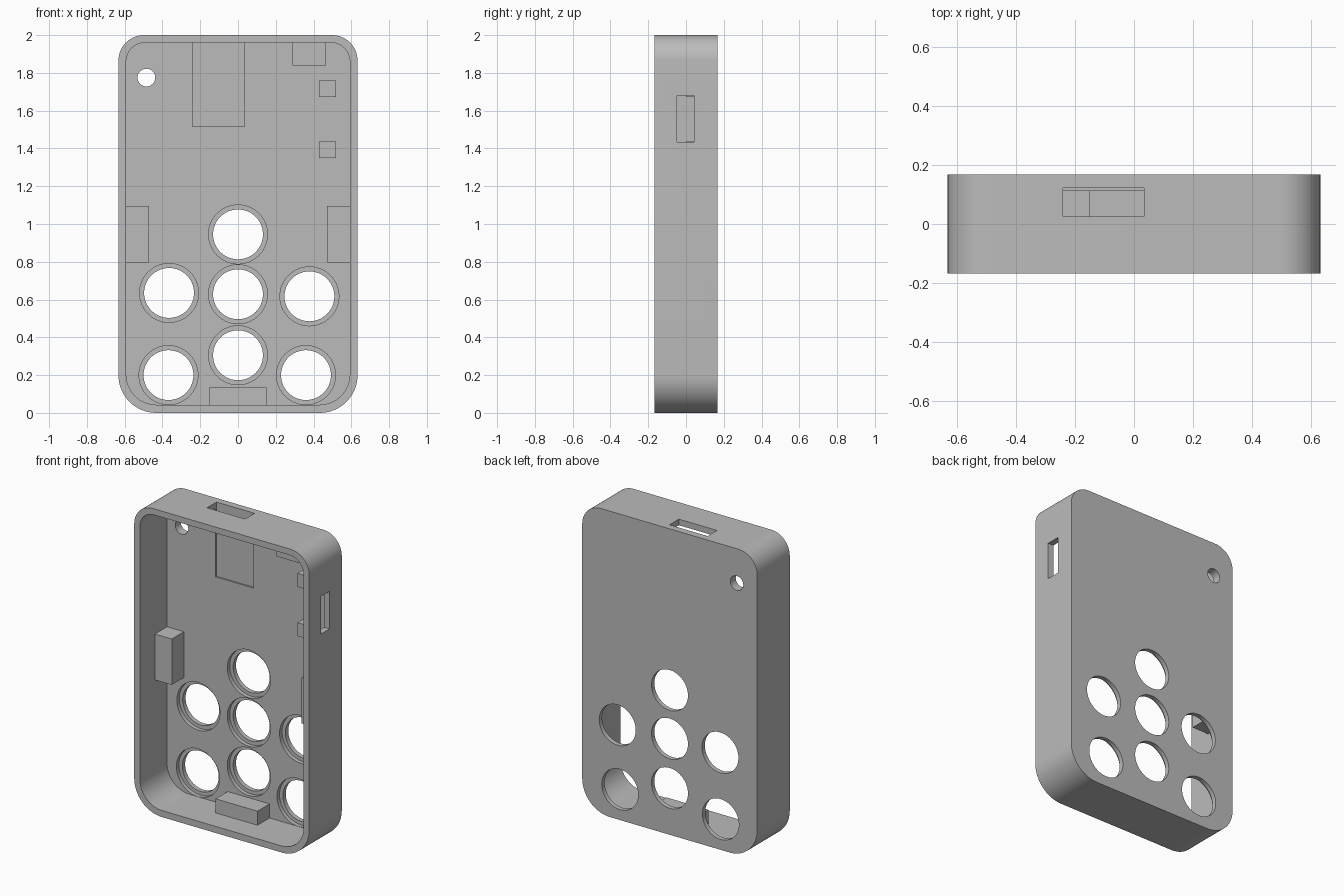
import bpy, bmesh
from math import sin, cos, pi

cube = bpy.data.objects.get("Cube")
if cube:
    bpy.data.objects.remove(cube, do_unlink=True)

grey = bpy.data.materials.new("matte grey")
grey.use_nodes = True
colour = (0.5, 0.5, 0.5, 1)
grey.diffuse_color = colour
grey.node_tree.nodes["Principled BSDF"].inputs["Base Color"].default_value = colour

BACK, FRONT, FLOOR = 0.168, -0.168, 0.112
CLIP_FRONT = -0.013


def prism(name, outline, y0, y1):
    """Extrude an outline given in x and z from y0 to y1."""
    bm = bmesh.new()
    face = bm.faces.new([bm.verts.new((x, y0, z)) for x, z in outline])
    side = bmesh.ops.extrude_face_region(bm, geom=[face])["geom"]
    for v in side:
        if isinstance(v, bmesh.types.BMVert):
            v.co.y = y1
    bmesh.ops.recalc_face_normals(bm, faces=bm.faces)
    mesh = bpy.data.meshes.new(name)
    bm.to_mesh(mesh)
    bm.free()
    mesh.materials.append(grey)
    obj = bpy.data.objects.new(name, mesh)
    bpy.context.collection.objects.link(obj)
    return obj


def rounded(half, low, high, r_low, r_high, steps=16):
    """Upright rectangle with its own radius for lower and upper corners."""
    corners = [(1, high, r_high, 0), (-1, high, r_high, 1),
               (-1, low, r_low, 2), (1, low, r_low, 3)]
    points = []
    for side, z, r, quarter in corners:
        cx = side * (half - r)
        cz = z - r if z == high else z + r
        for i in range(steps + 1):
            a = (quarter + i / steps) * pi / 2
            points.append((cx + r * cos(a), cz + r * sin(a)))
    return points


def circle(x, z, r, n=64):
    return [(x + r * cos(2 * pi * i / n), z + r * sin(2 * pi * i / n)) for i in range(n)]


def box(name, x0, x1, y0, y1, z0, z1):
    return prism(name, [(x0, z0), (x1, z0), (x1, z1), (x0, z1)], y0, y1)


def cut(target, cutter):
    bpy.context.view_layer.objects.active = target
    mod = target.modifiers.new("cut", "BOOLEAN")
    mod.operation, mod.solver, mod.object = "DIFFERENCE", "EXACT", cutter
    bpy.ops.object.modifier_apply(modifier=mod.name)
    bpy.data.objects.remove(cutter, do_unlink=True)


# Hollow case, open at the front
case = prism("case", rounded(0.633, 0, 2, 0.2, 0.135), FRONT, BACK)
cut(case, prism("cavity", rounded(0.592, 0.043, 1.96, 0.16, 0.1), FRONT - 0.1, FLOOR))

# Button holes with a counterbore on the inside
buttons = [(0, 0.945), (0, 0.628), (0, 0.305), (-0.365, 0.635),
           (0.378, 0.617), (-0.368, 0.2), (0.36, 0.2)]
for x, z in buttons:
    cut(case, prism("counterbore", circle(x, z, 0.156), FLOOR - 0.002, FLOOR + 0.026))
    cut(case, prism("button_hole", circle(x, z, 0.132), FLOOR - 0.01, BACK + 0.1))

# Strap hole, port recess and slots
cut(case, prism("strap_hole", circle(-0.485, 1.775, 0.047, 48), 0, BACK + 0.1))
cut(case, box("port_recess", -0.241, 0.034, 0.05, FLOOR + 0.01, 1.515, 1.959))
cut(case, box("port_slot", -0.241, 0.034, 0.025, FLOOR + 0.01, 1.9, 2.1))
cut(case, box("switch_slot", 0.5, 0.7, -0.048, 0.042, 1.435, 1.68))

# Support blocks standing on the floor
base = FLOOR + 0.01
for name, side in (("left_support", 1), ("right_support", -1)):
    xs = sorted((side * 0.47, side * 0.6))
    box(name, xs[0], xs[1], CLIP_FRONT, base, 0.795, 1.095)
box("bottom_support", -0.153, 0.15, CLIP_FRONT, base, 0.03, 0.135)
box("top_support", 0.288, 0.467, CLIP_FRONT, base, 1.838, 1.97)

# Posts on either side of the switch
for name, z in (("lower_switch_post", 1.35), ("upper_switch_post", 1.672)):
    box(name, 0.43, 0.52, 0, base, z, z + 0.088)

# Smooth the round walls, keep edges sharp
bpy.ops.object.select_all(action="DESELECT")
case.select_set(True)
bpy.context.view_layer.objects.active = case
bpy.ops.object.shade_smooth_by_angle(angle=pi / 6)
